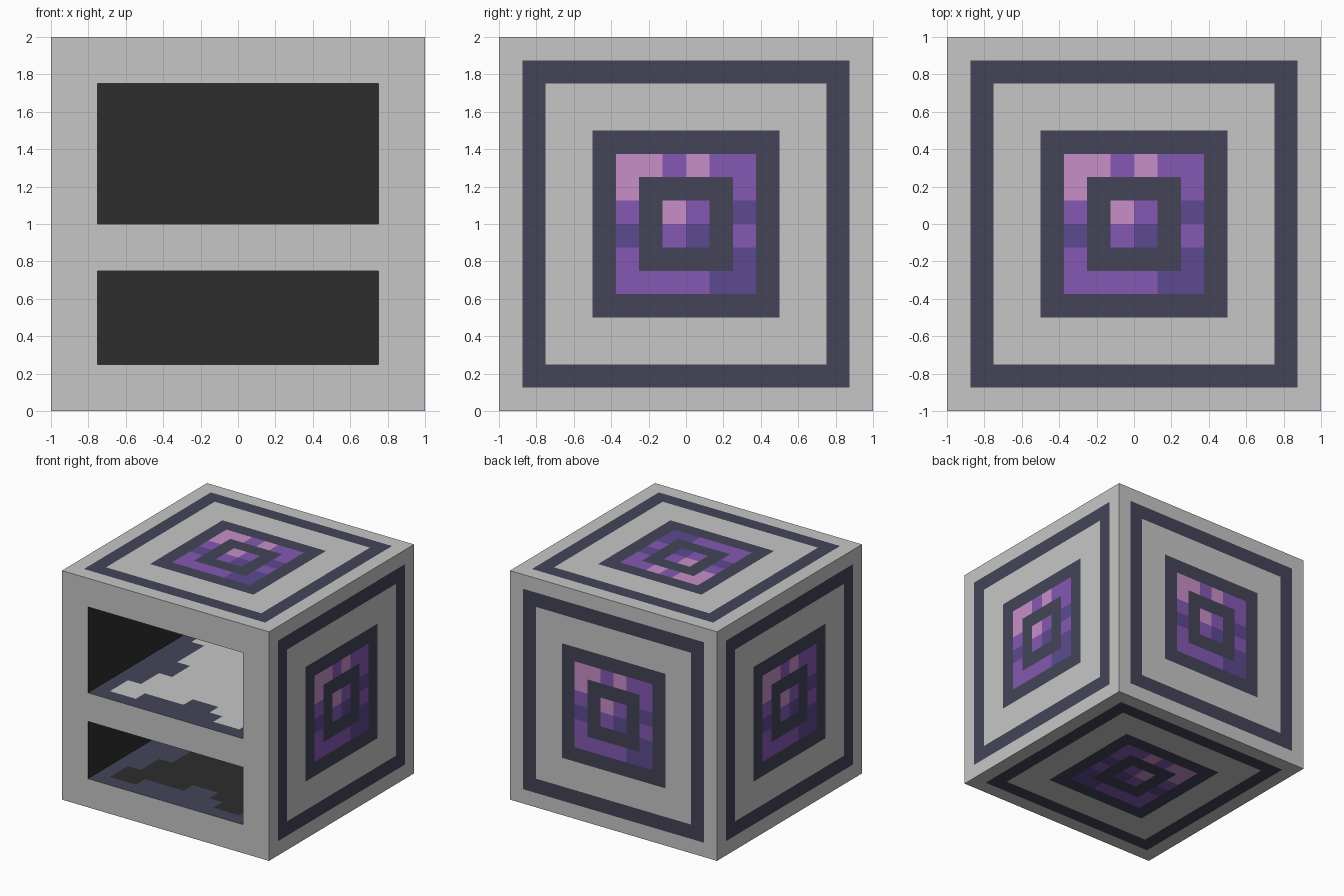
import bpy, bmesh
from mathutils import Vector

if "Cube" in bpy.data.objects:
    bpy.data.objects.remove(bpy.data.objects["Cube"])

P = 0.125  # one pattern cell: every face is 16 cells wide


def material(name, hex_colour):
    def linear(c):
        return c / 12.92 if c <= 0.04045 else ((c + 0.055) / 1.055) ** 2.4
    m = bpy.data.materials.new(name)
    rgb = [linear(int(hex_colour[i:i + 2], 16) / 255) for i in (0, 2, 4)]
    m.diffuse_color = (*rgb, 1)
    m.use_nodes = True
    m.node_tree.nodes["Principled BSDF"].inputs["Base Color"].default_value = m.diffuse_color
    return m


MATS = [material("light_grey", "C6C6C7"), material("slate", "434458"),
        material("near_black", "2D2D2D"), material("pink", "C68FC6"),
        material("purple", "8358B2"), material("indigo", "5C4A90")]
GREY, SLATE, BLACK, PINK, PURPLE, INDIGO = range(6)


def panel(bm, origin, u, v, nu, nv, rule, centre, outward):
    """Grid of cells coloured by rule(column, row); None leaves a hole."""
    o, u, v = Vector(origin), Vector(u) * P, Vector(v) * P
    for i in range(nu):
        for j in range(nv):
            colour = rule(i, j)
            if colour is None:
                continue
            corners = [(i, j), (i + 1, j), (i + 1, j + 1), (i, j + 1)]
            f = bm.faces.new([bm.verts.new(o + u * a + v * b) for a, b in corners])
            f.material_index = colour
            f.normal_update()
            away = f.normal.dot(f.calc_center_median() - Vector(centre)) > 0
            if away != outward:
                f.normal_flip()


def finish(name, bm):
    bmesh.ops.remove_doubles(bm, verts=bm.verts[:], dist=1e-4)
    mesh = bpy.data.meshes.new(name)
    bm.to_mesh(mesh)
    bm.free()
    for m in MATS:
        mesh.materials.append(m)
    bpy.context.collection.objects.link(bpy.data.objects.new(name, mesh))


# Coloured centre of the decorated faces, rows from top to bottom
CODE = {"k": PINK, "p": PURPLE, "i": INDIGO, "s": SLATE}
CENTRE = ["kkpkpp",
          "kssssp",
          "pskpsi",
          "ispisp",
          "pssssi",
          "ppppii"]


def decorated(i, j):
    ring = min(i, j, 15 - i, 15 - j)
    if ring in (1, 4):
        return SLATE
    if ring >= 5:
        return CODE[CENTRE[10 - j][i - 5]]
    return GREY


def front(i, j):
    # two wide openings
    if 2 <= i < 14 and (2 <= j < 6 or 8 <= j < 14):
        return None
    return GREY


# Cabinet body: four sides, top and bottom
bm = bmesh.new()
X, Y, Z = (1, 0, 0), (0, 1, 0), (0, 0, 1)
for origin, u, v, rule in [
        ((-1, -1, 0), X, Z, front),
        ((1, -1, 0), Y, Z, decorated),
        ((1, 1, 0), (-1, 0, 0), Z, decorated),
        ((-1, 1, 0), (0, -1, 0), Z, decorated),
        ((-1, -1, 2), X, Y, decorated),
        ((-1, -1, 0), X, Y, decorated)]:
    panel(bm, origin, u, v, 16, 16, rule, (0, 0, 1), True)
finish("cabinet_body", bm)

# Ragged patch on each shelf floor
FRONT_EDGE = [9, 1, 1, 2, 2, 2, 3, 3, 2, 1, 1, 9]
LEFT_EDGE = [1, 1, 1, 2, 2, 3, 3, 2, 2, 2, 1, 2, 2, 9]


def shelf_floor(patch):
    def rule(i, j):
        inside = LEFT_EDGE[j] <= i < 11 and FRONT_EDGE[i] <= j < 13
        return patch if inside else SLATE
    return rule


def dark(i, j):
    return BLACK


# Open compartments behind the front openings
for name, z, rows, patch in [("upper_compartment", 1.0, 6, GREY),
                             ("lower_compartment", 0.25, 4, BLACK)]:
    bm = bmesh.new()
    middle = (0, -0.125, z + rows * P / 2)
    top = z + rows * P
    for origin, u, v, nu, nv, rule in [
            ((-0.75, -1, z), X, Y, 12, 14, shelf_floor(patch)),
            ((-0.75, -1, top), X, Y, 12, 14, dark),
            ((-0.75, -1, z), Y, Z, 14, rows, dark),
            ((0.75, -1, z), Y, Z, 14, rows, dark),
            ((-0.75, 0.75, z), X, Z, 12, rows, dark)]:
        panel(bm, origin, u, v, nu, nv, rule, middle, False)
    finish(name, bm)
